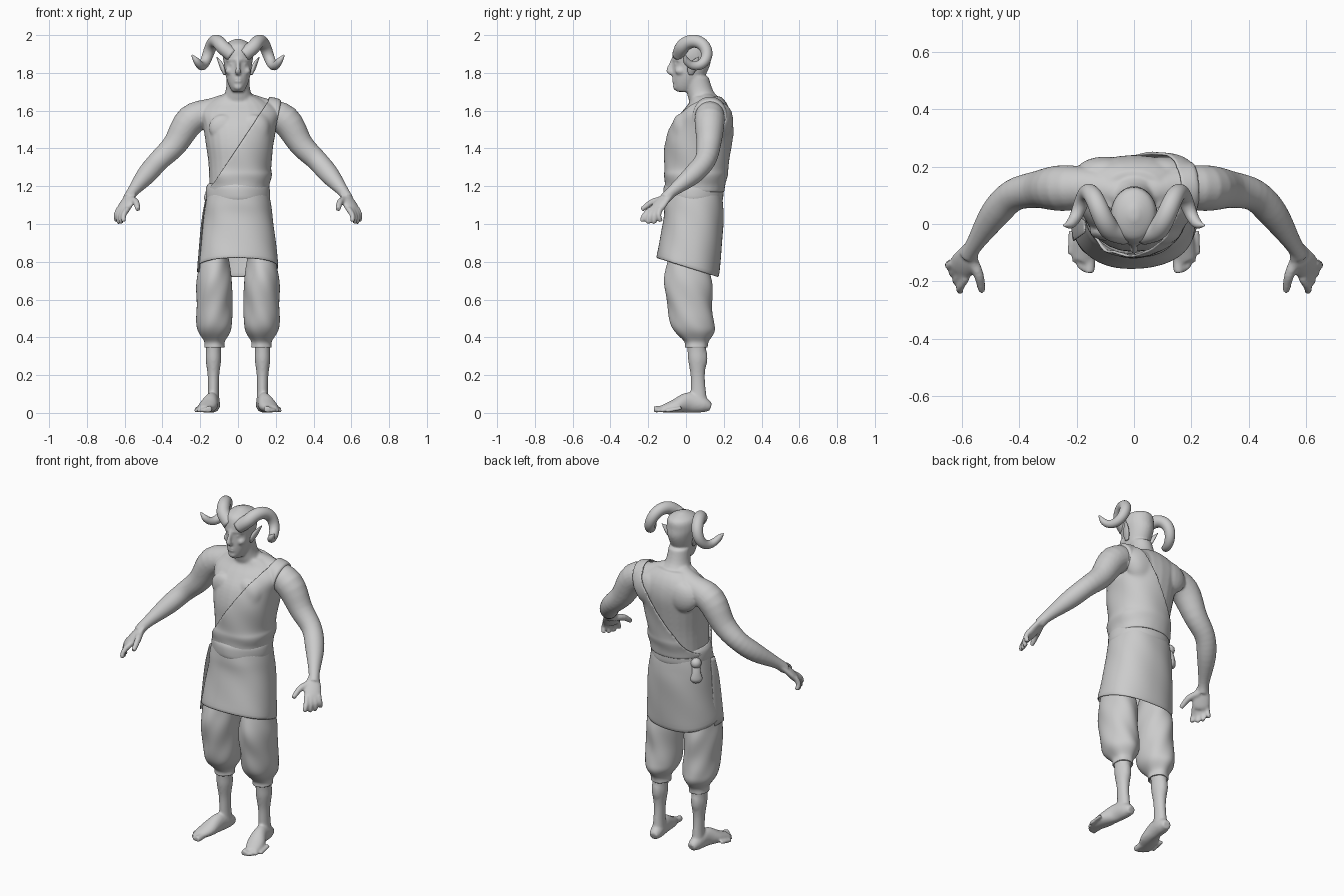
import bpy
import bmesh
import math
from mathutils import Vector, Matrix

default_cube = bpy.data.objects.get("Cube")
if default_cube:
    bpy.data.objects.remove(default_cube, do_unlink=True)

clay = bpy.data.materials.new("clay_grey")
clay.use_nodes = True
clay.diffuse_color = (.6, .6, .6, 1)
clay.node_tree.nodes["Principled BSDF"].inputs["Base Color"].default_value = clay.diffuse_color
ACROSS, DEPTH, UP = Matrix.Identity(3)
SIDES = {"left": 1, "right": -1}


def smooth_path(points, steps=4):
    """Catmull-Rom curve through points of position and radii."""
    points = [Vector(point) for point in points]
    points = [points[0], *points, points[-1]]
    path = []
    for before, start, end, after in zip(points, points[1:], points[2:], points[3:]):
        leave, arrive = (end - before) / 2, (after - start) / 2
        for step in range(steps):
            t = step / steps
            ease = t * t * (3 - 2 * t)
            path.append(start.lerp(end, ease) + leave * t * (1 - t) ** 2 - arrive * t * t * (1 - t))
    return path + [points[-1]]


def sweep(bm, points, ref=UP, axis=None, side=1, caps=True, squash=1, power=1, wave=0, segments=24):
    """Skin elliptical rings along a path; a fixed axis keeps the rings level."""
    path = smooth_path(points)
    centres = [Vector(point[:3]) for point in path]
    rings = []
    for index, (point, centre) in enumerate(zip(path, centres)):
        ahead = centres[min(index + 1, len(path) - 1)]
        tangent = axis or (ahead - centres[max(index - 1, 0)]).normalized()
        wide = ref.cross(tangent).normalized()
        deep = tangent.cross(wide)
        ring = []
        for segment in range(segments):
            angle = math.tau * segment / segments
            c, s = math.cos(angle), math.sin(angle)
            fold = 1 + wave * math.sin(5 * angle + 30 * centre.z)
            offset = wide * point[3] * math.copysign(abs(c) ** power, c)
            offset += deep * point[-1] * squash * math.copysign(abs(s) ** power, s)
            vertex = centre + offset * fold
            vertex.x *= side
            ring.append(bm.verts.new(vertex))
        rings.append(ring)
    for lower, upper in zip(rings, rings[1:]):
        for a, b, c, d in zip(lower, lower[1:] + lower[:1], upper[1:] + upper[:1], upper):
            bm.faces.new((a, b, c, d))
    if caps:
        bm.faces.new(rings[0])
        bm.faces.new(rings[-1])


def stack(bm, rows, x=0, **options):
    """Level rings from rows of (height, y, width, depth)."""
    points = [(x, y, z, width, depth) for z, y, width, depth in rows]
    sweep(bm, points, DEPTH, UP, **options)


def blob(bm, centre, radii):
    matrix = Matrix.LocRotScale(Vector(centre), None, Vector(radii))
    bmesh.ops.create_uvsphere(bm, u_segments=20, v_segments=12, radius=1, matrix=matrix)


def finish(name, bm):
    bmesh.ops.recalc_face_normals(bm, faces=bm.faces)
    for face in bm.faces:
        face.smooth = True
    mesh = bpy.data.meshes.new(name)
    bm.to_mesh(mesh)
    bm.free()
    mesh.materials.append(clay)
    obj = bpy.data.objects.new(name, mesh)
    bpy.context.collection.objects.link(obj)
    return obj


def finish_cloth(name, bm, over=None):
    """Thin cloth, pushed outside the body it lies over."""
    obj = finish(name, bm)
    if over:
        rest = obj.modifiers.new("rest_on_body", "SHRINKWRAP")
        rest.target = over
        rest.wrap_mode = "OUTSIDE"
        rest.offset = .01
    thickness = obj.modifiers.new("thickness", "SOLIDIFY")
    thickness.thickness = .01
    thickness.offset = 0
    obj.modifiers.new("soften", "SUBSURF").levels = 1


# Torso, neck and head, later fused with the limbs into one skin
torso = [(1.1, .04, .15, .14), (1.3, .055, .155, .15), (1.42, .065, .17, .16),
         (1.52, .085, .185, .155), (1.59, .105, .2, .13), (1.64, .115, .16, .1),
         (1.675, .105, .1, .08)]
neck = [(1.64, .11, .1, .09), (1.7, .075, .067, .072), (1.78, .055, .06, .065)]
head = [(1.7, -.01, .03, .04), (1.73, 0, .047, .065), (1.78, .015, .064, .085),
        (1.85, .03, .075, .1), (1.9, .03, .082, .1), (1.95, .035, .07, .085), (1.98, .035, .015, .02)]
body = bmesh.new()
stack(body, torso, power=.9)
stack(body, neck)
stack(body, head)

# Nose, brow, lips and chin
sweep(body, [(0, -.065, 1.88, .01), (0, -.083, 1.84, .01), (0, -.09, 1.81, .015),
             (0, -.07, 1.8, .015)], ACROSS)
sweep(body, [(-.06, -.035, 1.87, .01), (0, -.067, 1.87, .01), (.06, -.035, 1.87, .01)])
for lip in (1.77, 1.755):
    blob(body, (0, -.065, lip), (.022, .01, .007))
blob(body, (0, -.05, 1.727), (.026, .02, .02))

arm = [(.03, .1, 1.64, .06), (.13, .125, 1.6, .068), (.25, .125, 1.55, .08),
       (.335, .12, 1.42, .065), (.42, .1, 1.335, .056), (.485, .035, 1.26, .052),
       (.555, -.07, 1.175, .031), (.58, -.11, 1.135, .03)]
palm = [(.565, -.085, 1.16, .03), (.585, -.125, 1.12, .046), (.605, -.155, 1.08, .047),
        (.612, -.165, 1.065, .035)]
thumb = [(.565, -.12, 1.13, .02), (.54, -.18, 1.115, .018), (.53, -.235, 1.075, .013)]
shin = [(.46, .05, .05, .055), (.34, .057, .041, .05), (.28, .06, .041, .049),
        (.2, .062, .031, .038), (.12, .065, .029, .04), (.05, .07, .034, .045)]
foot = [(.125, .13, .03, .024, .022), (.13, .09, .043, .036, .042), (.14, .015, .055, .038, .054),
        (.16, -.06, .036, .05, .035), (.18, -.13, .02, .035, .018)]
back_of_hand = Vector((1, -1, 1))

for side in SIDES.values():
    # Eyes, cheeks, chest and shoulder blades
    blob(body, (side * .032, -.047, 1.846), (.015, .014, .009))
    blob(body, (side * .046, -.028, 1.81), (.022, .03, .022))
    blob(body, (side * .08, -.025, 1.51), (.075, .035, .07))
    blob(body, (side * .1, .185, 1.55), (.1, .05, .09))
    # Arm and hand
    sweep(body, arm, side=side)
    sweep(body, palm, back_of_hand, side=side, squash=.45)
    sweep(body, thumb, ACROSS, side=side, segments=12)
    for finger in range(4):
        knuckle = Vector((.585 + .015 * finger, -.185 + .016 * finger, 1.08, .016))
        reach = Vector((.02 - .003 * finger, -.05 + .018 * finger, -.06, -.003))
        reach.z -= .02 * math.sin(math.pi * (finger + .5) / 4)
        bend = Vector((.01, -.01, 0, 0))
        sweep(body, [knuckle, knuckle + reach / 2 + bend, knuckle + reach],
              ACROSS, side=side, segments=12)
    # Lower leg, calf, foot and toes
    stack(body, shin, x=.13, side=side)
    blob(body, (side * .13, .08, .29), (.034, .034, .07))
    sweep(body, foot, side=side)
    for toe in range(5):
        r = .014 - .001 * toe if toe else .018
        root = Vector((.15 + .017 * toe, -.085 + .004 * toe ** 2, .026, r))
        tip = root + Vector((.005, -.085, r - root.z, 0))
        sweep(body, [root, root.lerp(tip, .6), tip], side=side, segments=12)

skin = finish("body", body)
fuse = skin.modifiers.new("fuse", "REMESH")
fuse.mode = "VOXEL"
fuse.voxel_size = .0065
fuse.use_smooth_shade = True
blend = skin.modifiers.new("blend", "SMOOTH")
blend.factor = .5
blend.iterations = 7

# Horns curl one full turn while moving outward
horn = []
for step in range(13):
    t = step / 12
    curl = .08 - .03 * t
    horn.append((.03 + .19 * t ** .55 + .025 * t ** 8, .045 - curl * math.cos(math.tau * t),
                 1.895 + curl * math.sin(math.tau * t), .003 + .035 * (1 - t) ** .4))
ear = [(.07, .025, 1.79, .012), (.08, .03, 1.82, .023), (.093, .045, 1.85, .02),
       (.114, .066, 1.885, .002)]
for label, side in SIDES.items():
    bm = bmesh.new()
    sweep(bm, horn, ACROSS, side=side)
    finish(label + "_horn", bm)
    bm = bmesh.new()
    sweep(bm, ear, ACROSS, side=side, squash=.5)
    finish(label + "_ear", bm)

# Draped cloth over the left shoulder, cut along a diagonal
bm = bmesh.new()
drape = [(1.17, .045, .145, .14), (1.25, .05, .174, .163)]
drape += [(z, y, width + .014, depth + .014) for z, y, width, depth in torso[1:]]
stack(bm, drape, caps=False, power=.9, wave=.012, segments=64)
bmesh.ops.bisect_plane(bm, geom=bm.verts[:] + bm.edges[:] + bm.faces[:],
                       plane_co=(0, 0, 1.41), plane_no=(-1.5, 0, 1), clear_outer=True)
finish_cloth("draped_cloth", bm, skin)

# Sash with a knot and tail on the right hip
bm = bmesh.new()
stack(bm, [(1.12, .04, .16, .15), (1.14, .04, .17, .158), (1.19, .04, .168, .158),
           (1.215, .04, .155, .148)], wave=.008, segments=48)
finish("sash", bm)
bm = bmesh.new()
blob(bm, (-.15, .12, 1.14), (.03, .03, .03))
sweep(bm, [(-.15, .12, 1.14, .022), (-.16, .13, 1.09, .024), (-.16, .13, 1.05, .034),
           (-.16, .13, 1.03, .018)], Vector((-1, 1, 0)), squash=.6)
finish("sash_knot", bm)

# Wrapped skirt with the hem higher in front, and its loose side flap
bm = bmesh.new()
stack(bm, [(1.16, .04, .158, .146), (1.1, .04, .17, .152), (1, .038, .184, .154),
           (.77, .008, .212, .162)], caps=False, power=.88, wave=.008, segments=64)
for vertex in bm.verts:
    vertex.co.z -= vertex.co.y * .8 * (1.16 - vertex.co.z)
finish_cloth("skirt", bm)
bm = bmesh.new()
sweep(bm, [(-.17, -.01, 1.13, .02), (-.19, -.01, 1, .035), (-.21, -.015, .745, .045)],
      ACROSS, squash=.16)
finish("skirt_side_flap", bm)

# Baggy trousers gathered below the knee
trouser = [(1.05, .035, .03, .06), (.9, .02, .055, .085), (.77, .01, .078, .11),
           (.68, .012, .09, .123), (.57, .02, .09, .113), (.48, .032, .09, .112),
           (.43, .045, .08, .1), (.38, .055, .05, .06), (.345, .055, .05, .055)]
for label, side in SIDES.items():
    bm = bmesh.new()
    stack(bm, trouser, x=.125, side=side, caps=False, wave=.022, segments=40)
    finish_cloth(label + "_trouser_leg", bm)
